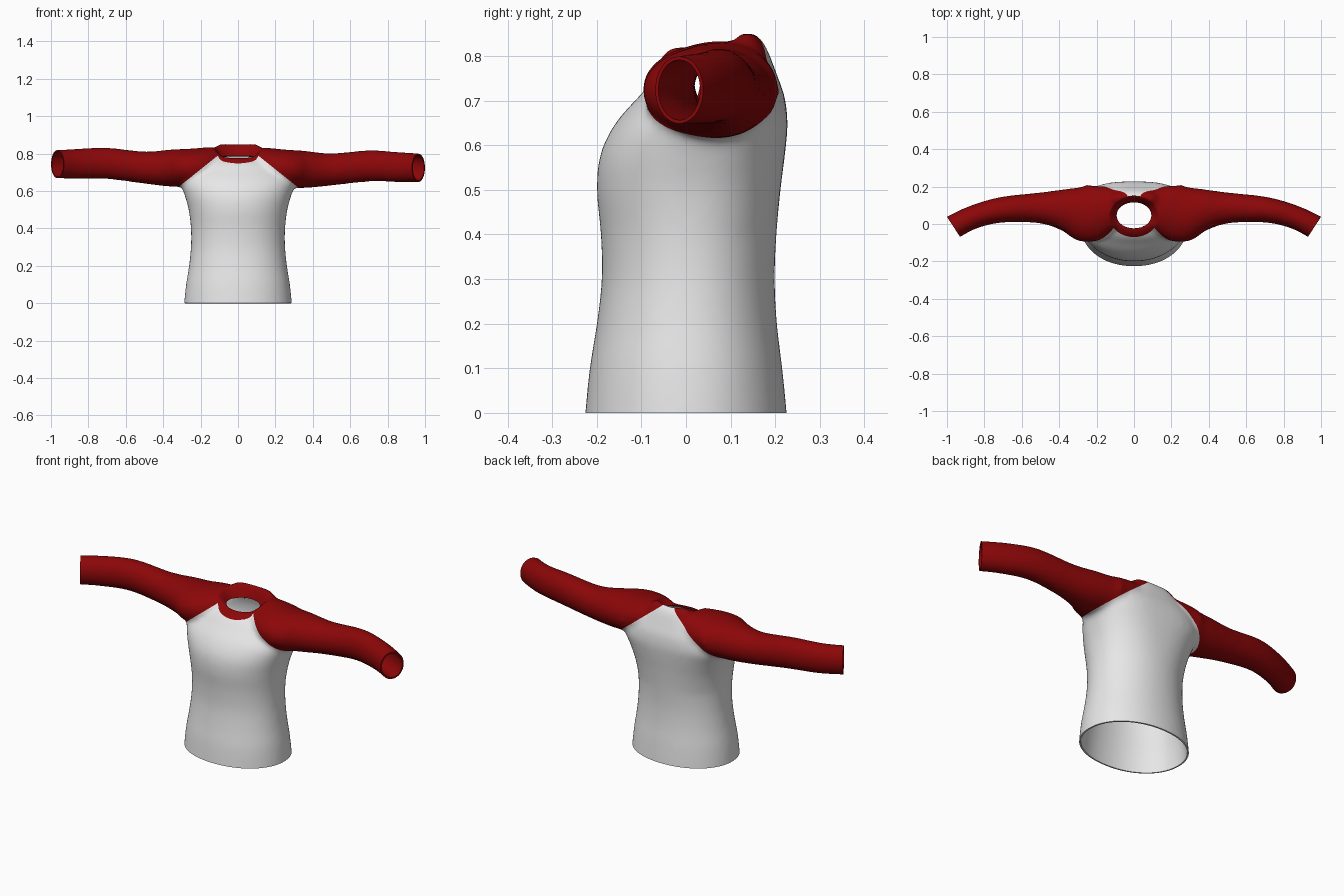
import bpy, bmesh, math
from mathutils import Vector

if "Cube" in bpy.data.objects:
    bpy.data.objects.remove(bpy.data.objects["Cube"])


def material(name, rgb):
    m = bpy.data.materials.new(name)
    m.diffuse_color = (*rgb, 1)
    m.use_nodes = True
    m.node_tree.nodes["Principled BSDF"].inputs["Base Color"].default_value = m.diffuse_color
    return m


def spline(rows, steps=4):
    """Catmull-Rom interpolation through rows of numbers."""
    out = []
    for i in range(len(rows) - 1):
        p0, p1 = rows[max(i - 1, 0)], rows[i]
        p2, p3 = rows[i + 1], rows[min(i + 2, len(rows) - 1)]
        for s in range(steps):
            t = s / steps
            out.append([0.5 * (2 * b + (c - a) * t + (2 * a - 5 * b + 4 * c - d) * t * t
                               + (3 * b - a - 3 * c + d) * t ** 3)
                        for a, b, c, d in zip(p0, p1, p2, p3)])
    out.append(list(rows[-1]))
    return out


def loft(name, rings):
    """Closed solid through a list of rings of points."""
    bm = bmesh.new()
    loops = [[bm.verts.new(p) for p in ring] for ring in rings]
    n = len(loops[0])
    for a, b in zip(loops, loops[1:]):
        for i in range(n):
            j = (i + 1) % n
            bm.faces.new((a[i], a[j], b[j], b[i]))
    bm.faces.new(loops[0])
    bm.faces.new(loops[-1])
    bmesh.ops.recalc_face_normals(bm, faces=bm.faces)
    mesh = bpy.data.meshes.new(name)
    bm.to_mesh(mesh)
    bm.free()
    ob = bpy.data.objects.new(name, mesh)
    bpy.context.collection.objects.link(ob)
    return ob


ANGLES = [2 * math.pi * i / 48 for i in range(48)]


def power(v, e):
    return math.copysign(abs(v) ** (2 / e), v)


# Body: height, half width, front y, back y; the upper back is boxier
body = [(-0.06, .29, -.23, .23), (0, .288, -.226, .226), (.1, .278, -.216, .216),
        (.2, .262, -.2, .204), (.3, .252, -.189, .199), (.4, .252, -.191, .203),
        (.5, .264, -.2, .212), (.58, .286, -.192, .222), (.65, .308, -.158, .228),
        (.71, .285, -.105, .221), (.75, .235, -.068, .207), (.785, .185, -.01, .194),
        (.815, .14, .045, .182), (.838, .12, .09, .168), (.852, .1, .115, .152)]
rings = []
for z, rx, f, b in spline(body):
    cy, ry = (f + b) / 2, (b - f) / 2
    up = min(max((z - .4) / .25, 0), 1)
    ring = []
    for a in ANGLES:
        e = 2.1 + (.6 * up if math.sin(a) > 0 else 0)
        ring.append((rx * power(math.cos(a), e), cy + ry * power(math.sin(a), e), z))
    rings.append(ring)
shirt = loft("shirt", rings)

# Sleeves: x, centre y, centre z, half depth, half height; one tube through both shoulders
half = [(0, .08, .76, .075, .06), (.13, .078, .745, .122, .088), (.25, .056, .724, .155, .1),
        (.36, .075, .719, .116, .099), (.5, .086, .72, .083, .086), (.7, .077, .741, .069, .084),
        (.85, .04, .737, .063, .081), (.965, -.015, .734, .065, .077),
        (1.06, -.075, .733, .066, .076)]
path = spline([(-r[0], *r[1:]) for r in half[:0:-1]] + half)
rings = []
for i, (x, y, z, ry, rz) in enumerate(path):
    p, q = path[max(i - 1, 0)], path[min(i + 1, len(path) - 1)]
    side = Vector((-(q[1] - p[1]), q[0] - p[0], 0)).normalized()
    centre = Vector((x, y, z - 0.01 * x))
    rings.append([centre + side * ry * math.cos(a) + Vector((0, 0, rz * math.sin(a)))
                  for a in ANGLES])
sleeves = loft("sleeve_helper", rings)

# Merge into one blended cloth surface
mod = shirt.modifiers.new("join", 'BOOLEAN')
mod.operation, mod.object, mod.solver = 'UNION', sleeves, 'EXACT'
mod = shirt.modifiers.new("weave", 'REMESH')
mod.mode, mod.voxel_size = 'VOXEL', 0.011
mod = shirt.modifiers.new("relax", 'SMOOTH')
mod.factor, mod.iterations = 0.5, 14
bpy.context.view_layer.update()
merged = shirt.evaluated_get(bpy.context.evaluated_depsgraph_get())
bm = bmesh.new()
bm.from_mesh(merged.to_mesh())
shirt.modifiers.clear()
bpy.data.objects.remove(sleeves)


def slice_plane(co, no, clear=False, faces=None):
    faces = list(faces if faces is not None else bm.faces)
    edges = {e for f in faces for e in f.edges}
    verts = {v for f in faces for v in f.verts}
    bmesh.ops.bisect_plane(bm, geom=faces + list(edges) + list(verts), dist=1e-5,
                           plane_co=co, plane_no=no, clear_outer=clear)


def ring_radius(p, oval):
    cy, rx, ry = oval
    return math.hypot(p.x / rx, (p.y - cy) / ry)


def slice_oval(oval, n=32):
    """Cut an oval seen from above into the shoulders, one chord at a time."""
    cy, rx, ry = oval
    step = 2 * math.pi / n
    for i in range(n):
        a, b = i * step, (i + 1) * step
        p = Vector((rx * math.cos(a), cy + ry * math.sin(a), 0))
        q = Vector((rx * math.cos(b), cy + ry * math.sin(b), 0))
        near = []
        for f in bm.faces:
            c = f.calc_center_median()
            if c.z > .68 and .8 < ring_radius(c, oval) < 1.2:
                t = math.atan2((c.y - cy) / ry, c.x / rx) - (a + b) / 2
                if abs((t + math.pi) % (2 * math.pi) - math.pi) < step * .9:
                    near.append(f)
        slice_plane(p, Vector((q.y - p.y, p.x - q.x, 0)), faces=near)


# Open hem and cuffs
slice_plane((0, 0, 0), (0, 0, -1), clear=True)
for s in (-1, 1):
    slice_plane((s * .965, -.015, .735), (s * .84, -.54, 0), clear=True)
    # Raglan seam
    slice_plane((0, 0, .876), (s * .8, 0, 1))

# Neck opening and collar band
NECK, COLLAR = (.046, .093, .07), (.041, .132, .111)
slice_oval(NECK)
slice_oval(COLLAR)
bmesh.ops.delete(bm, context='FACES', geom=[
    f for f in bm.faces if f.calc_center_median().z > .68
    and ring_radius(f.calc_center_median(), NECK) < .995])

# Colours: sleeves above the seams and the collar are red
for f in bm.faces:
    c = f.calc_center_median()
    collar = c.z > .68 and ring_radius(c, COLLAR) < .997
    f.material_index = 1 if collar or c.z + .8 * abs(c.x) > .876 else 0
    f.smooth = True

# The collar band slopes into a nearly level opening
for v in bm.verts:
    outer = 1 - ring_radius(v.co, COLLAR)
    if v.co.z > .68 and outer > 0:
        inner = max(ring_radius(v.co, NECK) - 1, 0)
        t = outer / (outer + inner)
        v.co.z += t * (.777 + .08 * (v.co.y + .02) - v.co.z)

mesh = bpy.data.meshes.new("shirt")
bm.to_mesh(mesh)
bm.free()
shirt.data = mesh
mesh.materials.append(material("light_grey_cloth", (.8, .8, .8)))
mesh.materials.append(material("red_cloth", (.26, .002, .0025)))

# Cloth thickness
mod = shirt.modifiers.new("thickness", 'SOLIDIFY')
mod.thickness, mod.offset = 0.008, -1
bpy.context.view_layer.objects.active = shirt
shirt.select_set(True)
bpy.ops.object.modifier_apply(modifier="thickness")
bpy.ops.object.shade_smooth_by_angle(angle=math.radians(45))
